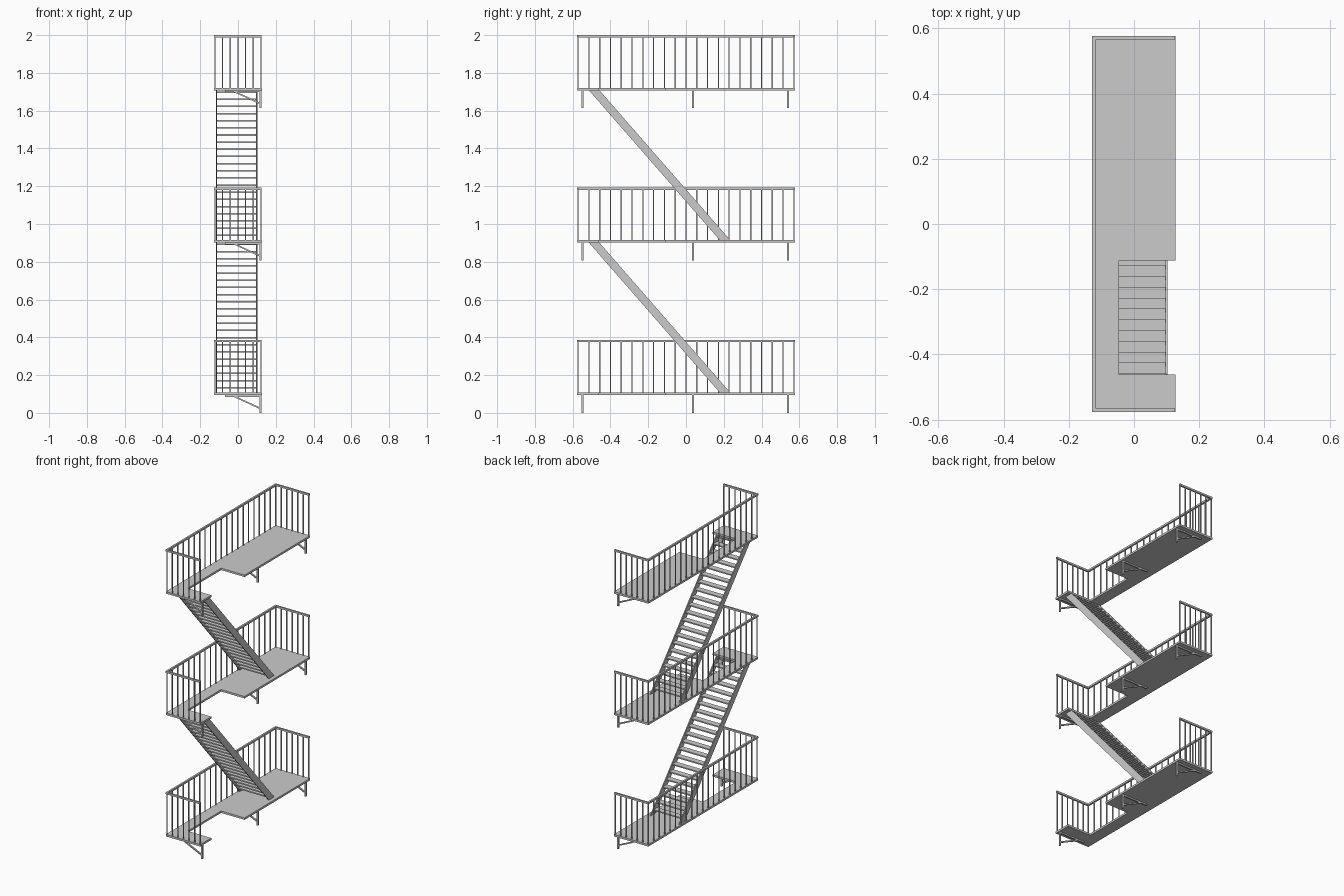
import bpy, bmesh
from mathutils import Vector

if "Cube" in bpy.data.objects:
    bpy.data.objects.remove(bpy.data.objects["Cube"])

X, Y = 0.127, 0.577          # half extents of a landing
STEP = 0.807                 # storey height
Z0, Z1 = 0.094, 0.107        # landing underside and top
RAIL = 0.386                 # handrail top


def finish(bm, name):
    bmesh.ops.recalc_face_normals(bm, faces=bm.faces)
    me = bpy.data.meshes.new(name)
    bm.to_mesh(me)
    bm.free()
    ob = bpy.data.objects.new(name, me)
    bpy.context.collection.objects.link(ob)
    return ob


def box(bm, x0, x1, y0, y1, z0, z1):
    vs = bmesh.ops.create_cube(bm, size=1)["verts"]
    for v in vs:
        v.co = Vector(((x0 + x1) / 2 + v.co.x * (x1 - x0),
                       (y0 + y1) / 2 + v.co.y * (y1 - y0),
                       (z0 + z1) / 2 + v.co.z * (z1 - z0)))


def prism(bm, pts, offset):
    face = bm.faces.new([bm.verts.new(p) for p in pts])
    ext = bmesh.ops.extrude_face_region(bm, geom=[face], use_keep_orig=True)["geom"]
    for v in ext:
        if isinstance(v, bmesh.types.BMVert):
            v.co += Vector(offset)


def landing(i, z):
    # notched floor plate
    bm = bmesh.new()
    outline = [(-X, -Y), (X, -Y), (X, -0.462), (-0.046, -0.462),
               (-0.046, -0.112), (X, -0.112), (X, Y), (-X, Y)]
    prism(bm, [(x, y, z + Z0) for x, y in outline], (0, 0, Z1 - Z0))
    finish(bm, f"landing_{i}")


def railing(i, z):
    # handrail along the left side and both ends
    w, h = 0.011, 0.012
    bm = bmesh.new()
    top = z + RAIL
    box(bm, -X - 0.001, -X + w, -Y, Y, top - h, top)
    for s in (-1, 1):
        ys = sorted((s * Y, s * (Y - w)))
        box(bm, -X + w, X - 0.002, *ys, top - h, top)
    finish(bm, f"handrail_{i}")
    # balusters
    bm = bmesh.new()
    r = 0.003
    spots = [(-0.1225, -0.571 + 1.142 * k / 20) for k in range(21)]
    spots += [(-0.1225 + 0.2435 * k / 6, s * 0.571) for k in range(1, 7) for s in (-1, 1)]
    for x, y in spots:
        box(bm, x - r, x + r, y - r, y + r, z + Z1 - 0.003, top - h + 0.002)
    finish(bm, f"balusters_{i}")


def brackets(i, z):
    # wall brackets: post, arm and diagonal brace
    bm = bmesh.new()
    w = 0.005
    for y in (-0.547, 0.037, 0.54):
        box(bm, 0.115, 0.124, y - w, y + w, z, z + Z0)
        box(bm, -0.068, 0.115, y - w, y + w, z + 0.085, z + Z0)
        prism(bm, [(-0.024, y - w, z + 0.085), (-0.006, y - w, z + 0.085),
                   (0.118, y - w, z + 0.028), (0.118, y - w, z + 0.019)], (0, 2 * w, 0))
    finish(bm, f"brackets_{i}")


def flight(i, z):
    zb, zt = z + Z1, z + STEP + Z0 + 0.002
    yb, yt, half = 0.207, -0.488, 0.028
    # slanted side stringers
    bm = bmesh.new()
    for x in (-0.116, 0.096):
        prism(bm, [(x, yb - half, zb), (x, yb + half, zb),
                   (x, yt + half, zt), (x, yt - half, zt)], (0.006, 0, 0))
    finish(bm, f"stringers_{i}")
    # open treads
    bm = bmesh.new()
    n = 21
    for k in range(n):
        t = (k + 0.7) / n
        y, zc = yb + (yt - yb) * t, zb + (zt - zb) * t
        box(bm, -0.111, 0.097, y - 0.02, y + 0.02, zc - 0.004, zc + 0.004)
    finish(bm, f"treads_{i}")


for level in range(3):
    landing(level + 1, level * STEP)
    railing(level + 1, level * STEP)
    brackets(level + 1, level * STEP)
    if level < 2:
        flight(level + 1, level * STEP)
